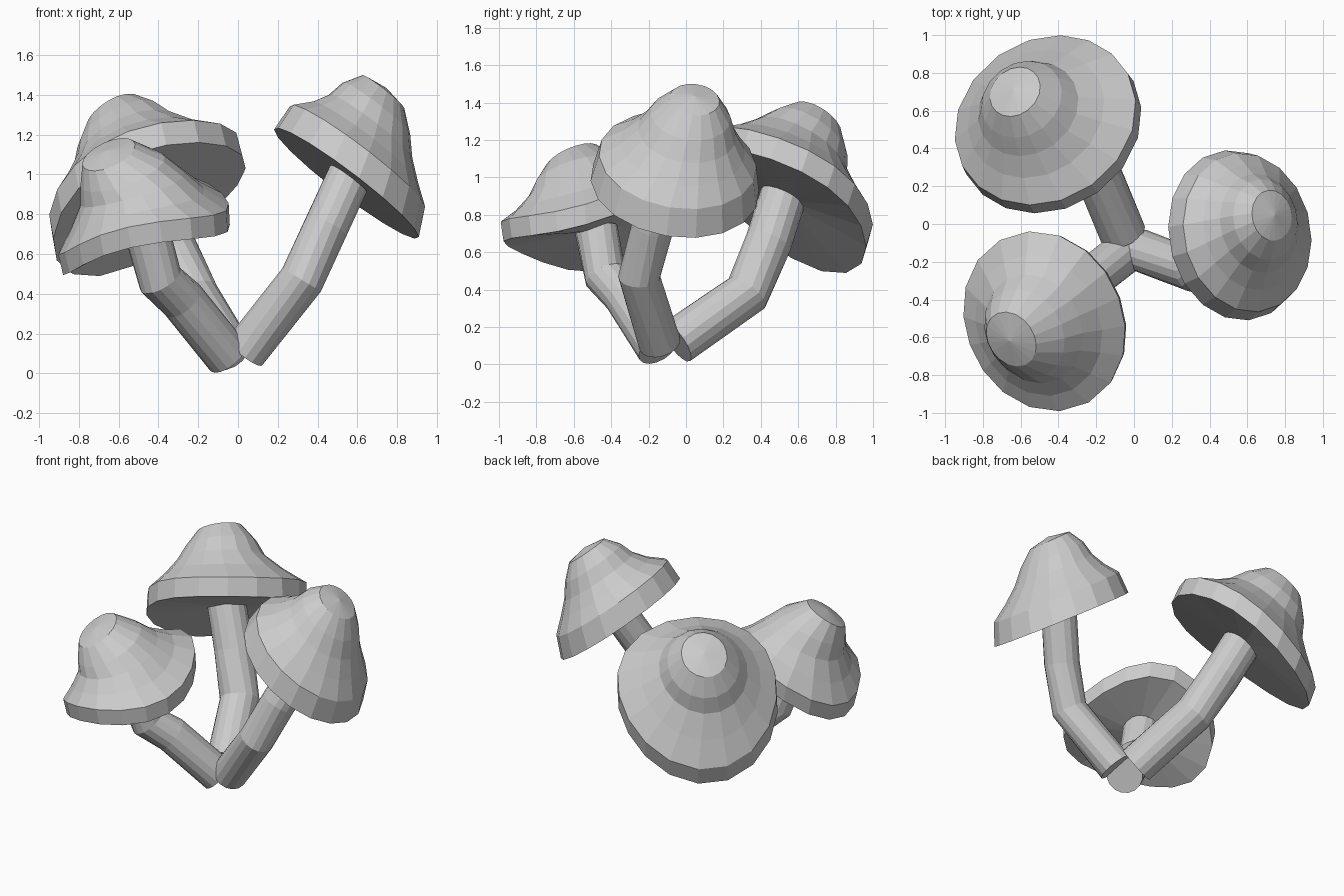
import bpy, bmesh, math
from mathutils import Vector

if "Cube" in bpy.data.objects:
    bpy.data.objects.remove(bpy.data.objects["Cube"])


def ring(bm, center, normal, radius, sides, warp=(0, 0), oval=(0, 0)):
    """warp and oval are (amount, direction in degrees) of a two-lobed wave."""
    n = Vector(normal).normalized()
    u = (Vector((1, 0, 0)) - n * n.x).normalized()
    v = n.cross(u)
    verts = []
    for i in range(sides):
        a = 2 * math.pi * i / sides
        r = radius * (1 - oval[0] * math.cos(2 * (a - math.radians(oval[1]))))
        p = Vector(center) + r * (u * math.cos(a) + v * math.sin(a))
        p.z += warp[0] * math.cos(2 * (a - math.radians(warp[1])))
        verts.append(bm.verts.new(p))
    return verts


def skin(bm, a, b):
    for i in range(len(a)):
        j = (i + 1) % len(a)
        bm.faces.new((a[i], a[j], b[j], b[i]))


def fan(bm, loop, point):
    tip = bm.verts.new(point)
    for i in range(len(loop)):
        bm.faces.new((loop[i], loop[(i + 1) % len(loop)], tip))


def finish(bm, name):
    bmesh.ops.recalc_face_normals(bm, faces=bm.faces)
    me = bpy.data.meshes.new(name)
    bm.to_mesh(me)
    bm.free()
    bpy.context.collection.objects.link(bpy.data.objects.new(name, me))


def make_cap(name, rings, rim_n, tip_n, warp=(0, 0), oval=(0, 0)):
    """Rings run from the lower rim to the tip as (x, y, z, radius)."""
    bm = bmesh.new()
    rim_n, tip_n = Vector(rim_n), Vector(tip_n)
    # extra slightly sunken ring makes the brim concave
    mid = [a + 0.55 * (b - a) for a, b in zip(rings[1], rings[2])]
    mid[2] -= 0.012
    rings = rings[:2] + [mid] + rings[2:]
    lean = (0, 0, 0.1, 0.2, 0.5, 1)
    fade = (1, 1, 0.6, 0.2, 0, 0)
    loops = []
    for (x, y, z, r), t, f in zip(rings, lean, fade):
        loops.append(ring(bm, (x, y, z), rim_n.lerp(tip_n, t), r, 18,
                          (warp[0] * f, warp[1]), oval))
    for a, b in zip(loops, loops[1:]):
        skin(bm, a, b)
    # slightly hollow underside and softly rounded tip
    fan(bm, loops[0], Vector(rings[0][:3]) + 0.03 * rim_n)
    fan(bm, loops[-1], Vector(rings[-1][:3]) + 0.025 * tip_n)
    finish(bm, name)


def make_stem(name, path, radius):
    bm = bmesh.new()
    pts = [Vector(p) for p in path]
    loops = []
    for k, p in enumerate(pts):
        t = Vector()
        if k > 0:
            t += (p - pts[k - 1]).normalized()
        if k < len(pts) - 1:
            t += (pts[k + 1] - p).normalized()
        loops.append(ring(bm, p, t, radius, 16))
    for a, b in zip(loops, loops[1:]):
        skin(bm, a, b)
    bm.faces.new(loops[0])
    bm.faces.new(loops[-1])
    finish(bm, name)


# right, tallest mushroom
make_stem("right_stem", [(0.035, -0.14, 0.11), (0.32, -0.25, 0.47),
                         (0.44, -0.18, 0.73), (0.56, -0.065, 0.99)], 0.113)
make_cap("right_cap", [(0.545, -0.06, 0.955, 0.455), (0.60, -0.045, 1.09, 0.425),
                       (0.665, 0.005, 1.24, 0.265), (0.695, 0.025, 1.33, 0.215),
                       (0.73, 0.045, 1.415, 0.135)],
         (0.60, 0.13, 0.79), (0.62, 0.1, 0.78))

# back, widest mushroom
make_stem("back_stem", [(-0.06, -0.05, 0.12), (-0.215, 0.325, 0.38),
                        (-0.34, 0.44, 0.65), (-0.45, 0.52, 0.90)], 0.125)
make_cap("back_cap", [(-0.445, 0.51, 0.855, 0.525), (-0.47, 0.55, 0.97, 0.52),
                      (-0.56, 0.61, 1.145, 0.29), (-0.595, 0.66, 1.22, 0.235),
                      (-0.63, 0.70, 1.305, 0.15)],
         (-0.39, 0.48, 0.785), (-0.46, 0.46, 0.76), (0.035, 45), (0.04, 45))

# front, lowest mushroom with a wavy rim
make_stem("front_stem", [(-0.05, -0.15, 0.085), (-0.28, -0.33, 0.37),
                         (-0.39, -0.43, 0.47), (-0.46, -0.48, 0.72)], 0.115)
make_cap("front_cap", [(-0.46, -0.51, 0.68, 0.455), (-0.475, -0.515, 0.785, 0.465),
                       (-0.53, -0.555, 0.94, 0.285), (-0.58, -0.58, 1.015, 0.235),
                       (-0.65, -0.61, 1.10, 0.15)],
         (-0.295, -0.187, 0.937), (-0.4, -0.4, 0.82), (0.065, 78), (0.055, 24))
